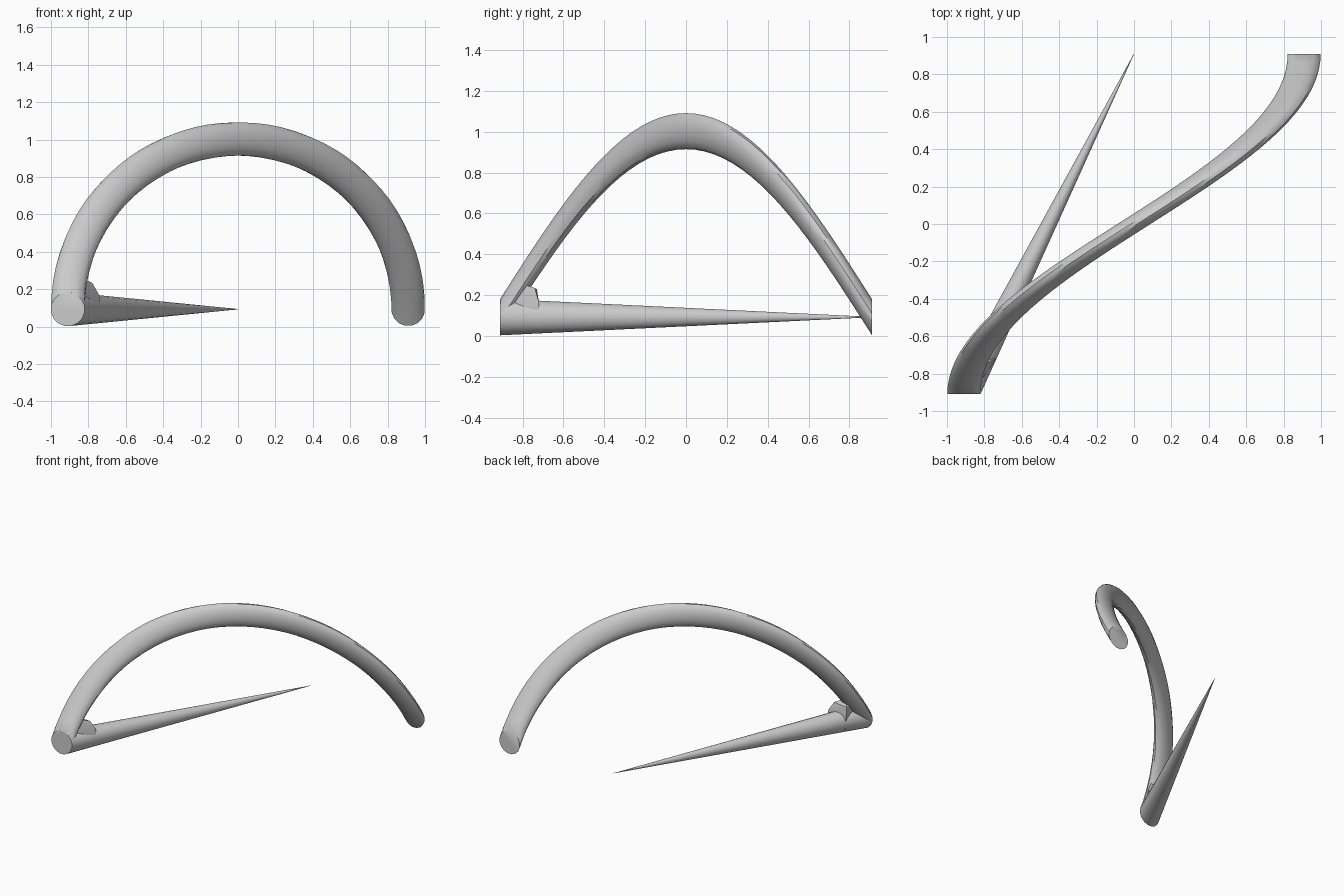
import bpy, bmesh
from math import sin, cos, pi
from mathutils import Vector

if "Cube" in bpy.data.objects:
    bpy.data.objects.remove(bpy.data.objects["Cube"])

R = 0.91      # centre-line radius and half depth
T = 0.09      # tube radius
Z0 = 0.093    # height of the ends


def finish(name, bm, angle):
    bmesh.ops.recalc_face_normals(bm, faces=bm.faces)
    me = bpy.data.meshes.new(name)
    bm.to_mesh(me)
    bm.free()
    ob = bpy.data.objects.new(name, me)
    bpy.context.collection.objects.link(ob)
    bpy.context.view_layer.objects.active = ob
    ob.select_set(True)
    bpy.ops.object.shade_smooth_by_angle(angle=angle)
    ob.select_set(False)


def sweep(name, stations, sides=16):
    """Upright circular sections (in the xz plane) joined along a path."""
    bm = bmesh.new()
    rings = []
    for c, r in stations:
        rings.append([bm.verts.new((c[0] + r * cos(2 * pi * (k + .5) / sides), c[1],
                                    c[2] + r * sin(2 * pi * (k + .5) / sides)))
                      for k in range(sides)])
    for a, b in zip(rings, rings[1:]):
        for k in range(sides):
            j = (k + 1) % sides
            bm.faces.new((a[k], a[j], b[j], b[k]))
    bm.faces.new(rings[0])
    bm.faces.new(rings[-1])
    finish(name, bm, 0.6)


# Half-turn helical arch running front left to back right
arch = []
for i in range(41):
    t = -pi / 2 + pi * i / 40
    arch.append(((R * sin(t), R * t / (pi / 2), Z0 + R * cos(t)), T))
sweep("arch", arch)

# Tapered spike from the front foot of the arch
base, tip = Vector((-R, -R, Z0)), Vector((0, R, Z0))
sweep("spike", [(base.lerp(tip, f), T * (1 - f) + 0.001)
                for f in (0, 0.25, 0.5, 0.75, 1)])

# Faceted web filling the corner between arch and spike
bm = bmesh.new()
for p in [(-0.90, -0.85, 0.20), (-0.83, -0.80, 0.255), (-0.78, -0.74, 0.235),
          (-0.74, -0.72, 0.165), (-0.745, -0.72, 0.05), (-0.78, -0.72, 0.02),
          (-0.85, -0.88, 0.02), (-0.83, -0.88, 0.10), (-0.89, -0.72, 0.05),
          (-0.90, -0.73, 0.23)]:
    bm.verts.new(p)
bmesh.ops.convex_hull(bm, input=bm.verts)
finish("joint_web", bm, 0.5)
